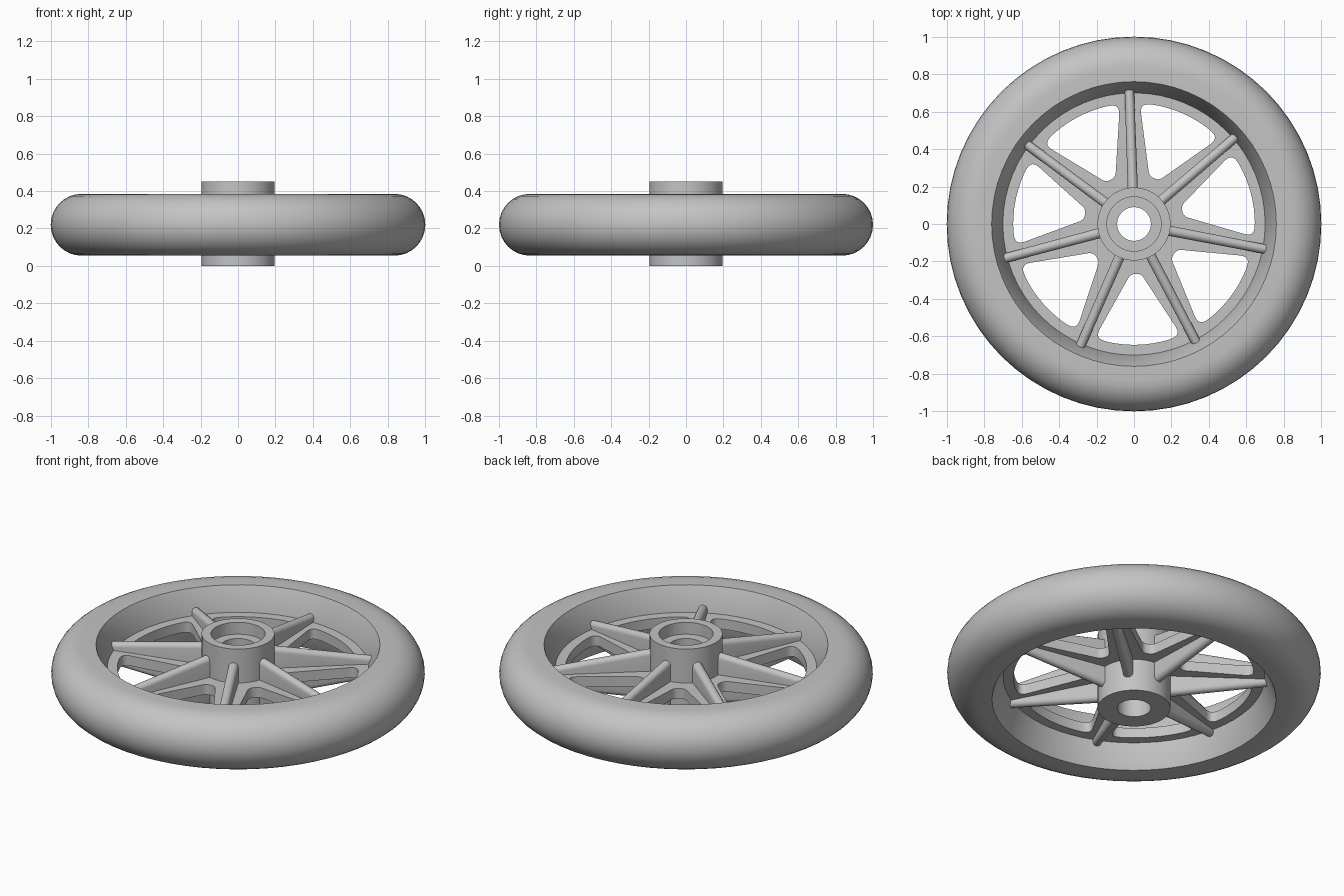
import bpy, bmesh, math
from mathutils import Vector, Matrix

if "Cube" in bpy.data.objects:
    bpy.data.objects.remove(bpy.data.objects["Cube"], do_unlink=True)

MID = 0.225          # height of the wheel's middle plane
RIBS = 7
STEP = math.tau / RIBS
FIRST = math.radians(92)

grey = bpy.data.materials.new("light_grey")
grey.use_nodes = True
colour = (0.55, 0.55, 0.55, 1)
grey.diffuse_color = colour
grey.node_tree.nodes["Principled BSDF"].inputs["Base Color"].default_value = colour


def add_object(name, mesh, angle=35):
    mesh.materials.clear()
    mesh.materials.append(grey)
    obj = bpy.data.objects.new(name, mesh)
    bpy.context.collection.objects.link(obj)
    bpy.ops.object.select_all(action='DESELECT')
    obj.select_set(True)
    bpy.context.view_layer.objects.active = obj
    bpy.ops.object.shade_smooth_by_angle(angle=math.radians(angle))
    return obj


def loft(name, rings, closed=False):
    """Join rings of points with quads; cap the ends unless closed."""
    bm = bmesh.new()
    loops = [[bm.verts.new(p) for p in ring] for ring in rings]
    n = len(loops[0])
    pairs = list(zip(loops, loops[1:] + loops[:1]))
    for a, b in pairs if closed else pairs[:-1]:
        for i in range(n):
            j = (i + 1) % n
            bm.faces.new((a[i], a[j], b[j], b[i]))
    if not closed:
        bm.faces.new(loops[0])
        bm.faces.new(loops[-1])
    bmesh.ops.recalc_face_normals(bm, faces=bm.faces)
    mesh = bpy.data.meshes.new(name)
    bm.to_mesh(mesh)
    bm.free()
    return add_object(name, mesh)


def lathe(name, profile, sides):
    """Turn a closed (radius, height) profile about z."""
    turns = [math.tau * i / sides for i in range(sides)]
    rings = [[(r * math.cos(a), r * math.sin(a), z) for a in turns] for r, z in profile]
    return loft(name, rings, closed=True)


def polar(r, a):
    return Vector((r * math.cos(a), r * math.sin(a)))


def circle(r, sides):
    return [polar(r, math.tau * i / sides) for i in range(sides)]


def fillet(before, corner, after, size, steps=6):
    """Round one corner of an outline."""
    p = corner + (before - corner).normalized() * size
    q = corner + (after - corner).normalized() * size
    ts = [i / steps for i in range(steps + 1)]
    return [p * (1 - t) ** 2 + corner * 2 * t * (1 - t) + q * t * t for t in ts]


# Tyre and rim: half-round outside, cones inside meeting the web
HALF = 0.165
TYRE_Z = 0.22
outside = []
for i in range(17):
    a = math.pi * (i / 16 - 0.5)
    outside.append((1 - HALF + HALF * math.cos(a), TYRE_Z + HALF * math.sin(a)))
inside = [(0.76, TYRE_Z + HALF), (0.70, 0.25), (0.70, 0.19), (0.76, TYRE_Z - HALF)]
lathe("tyre", outside + inside, 64)

# Hub with a through bore and a bearing seat on top
lathe("hub", [(0.09, 0), (0.195, 0), (0.195, 0.45), (0.145, 0.45),
              (0.145, 0.38), (0.09, 0.38)], 48)

# Web plate with rounded windows between the ribs
outlines = [circle(0.72, 64), circle(0.165, 48)]
for k in range(RIBS):
    mid = FIRST + STEP * (k + 0.5)
    wide, narrow = math.radians(21), math.radians(6)
    arc = [polar(0.645, mid + wide * (i / 6 - 1)) for i in range(13)]
    left, right = polar(0.268, mid + narrow), polar(0.268, mid - narrow)
    window = fillet(right, arc[0], arc[2], 0.055)
    window += arc[2:-2]
    window += fillet(arc[-3], arc[-1], left, 0.055)
    window += fillet(arc[-1], left, right, 0.025)
    window += fillet(left, right, arc[0], 0.025)
    outlines.append(window)

curve = bpy.data.curves.new("web_outline", 'CURVE')
curve.dimensions = '2D'
curve.fill_mode = 'BOTH'
curve.extrude = 0.03
for outline in outlines:
    spline = curve.splines.new('POLY')
    spline.points.add(len(outline) - 1)
    for point, p in zip(spline.points, outline):
        point.co = (p.x, p.y, 0, 1)
    spline.use_cyclic_u = True
helper = bpy.data.objects.new("web_outline", curve)
bpy.context.collection.objects.link(helper)
graph = bpy.context.evaluated_depsgraph_get()
web_mesh = bpy.data.meshes.new_from_object(helper.evaluated_get(graph))
bpy.data.objects.remove(helper, do_unlink=True)
bm = bmesh.new()
bm.from_mesh(web_mesh)
bmesh.ops.remove_doubles(bm, verts=bm.verts, dist=0.0001)
bmesh.ops.recalc_face_normals(bm, faces=bm.faces)
bm.to_mesh(web_mesh)
bm.free()
web = add_object("web", web_mesh)
web.location.z = 0.22


# Ribs: rounded edges above and below, tapering in height toward the rim
def rib_section(x, half_height, radius):
    ring = []
    for side, start in ((1, 0), (-1, math.pi)):
        for i in range(9):
            a = start + math.pi * i / 8
            z = side * (half_height - radius) + radius * math.sin(a)
            ring.append(Vector((x, radius * math.cos(a), MID + z)))
    return ring


for k in range(RIBS):
    turn = Matrix.Rotation(FIRST + STEP * k, 3, 'Z')
    sections = [rib_section(0.17, 0.148, 0.027), rib_section(0.74, 0.06, 0.025)]
    loft(f"rib_{k + 1}", [[turn @ p for p in s] for s in sections])
